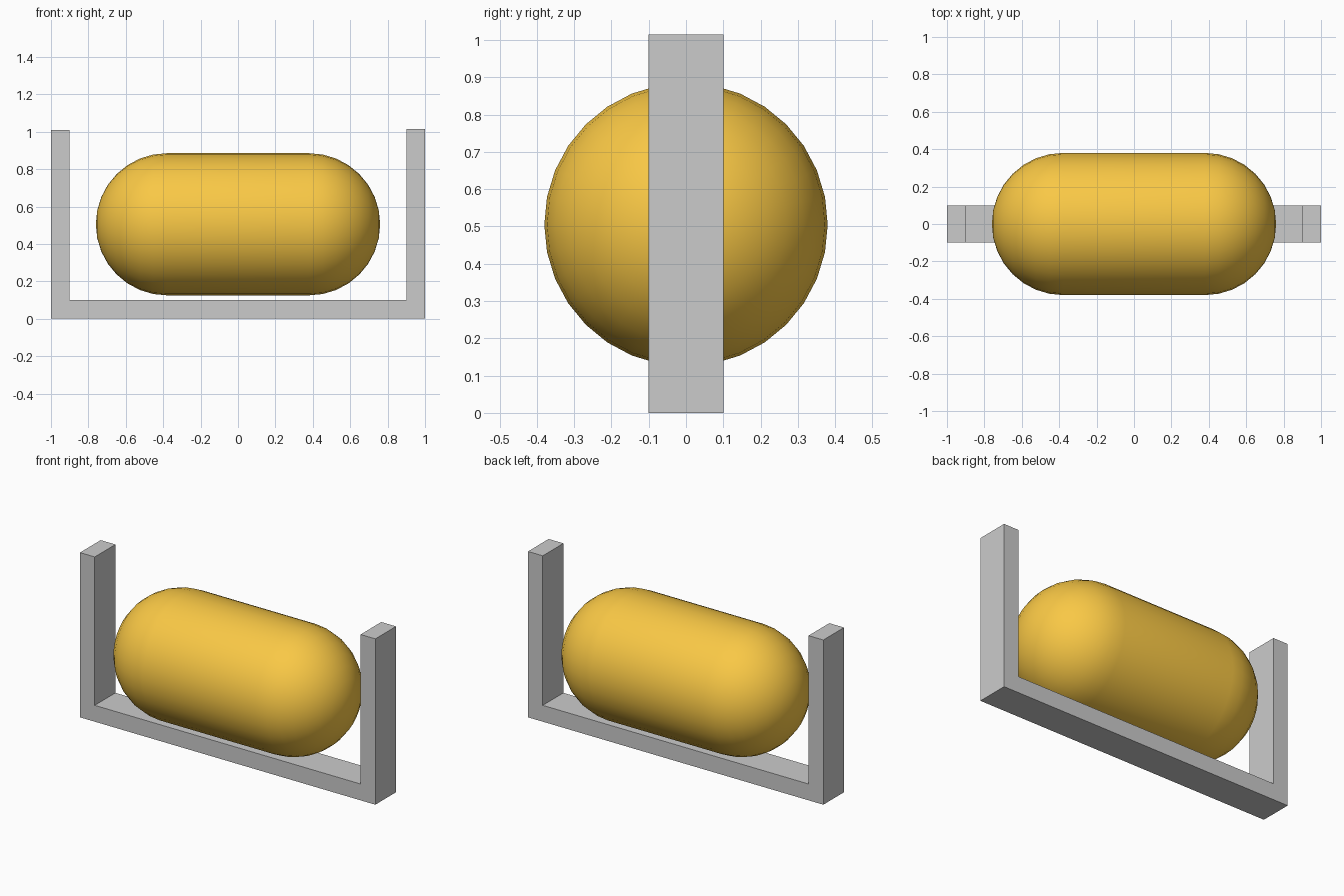
import bpy, bmesh
from math import sin, cos, pi

if "Cube" in bpy.data.objects:
    bpy.data.objects.remove(bpy.data.objects["Cube"])

SEG, RINGS = 32, 8
R, HALF, CZ = 0.38, 0.38, 0.505


def make_object(name, bm):
    bmesh.ops.recalc_face_normals(bm, faces=bm.faces[:])
    mesh = bpy.data.meshes.new(name)
    bm.to_mesh(mesh)
    bm.free()
    obj = bpy.data.objects.new(name, mesh)
    bpy.context.collection.objects.link(obj)
    return obj


# U-shaped bracket: front profile extruded through its depth
profile = [(-1, 0), (1, 0), (1, 1.015), (0.9, 1.015),
           (0.9, 0.1), (-0.9, 0.1), (-0.9, 1.008), (-1, 1.008)]
bm = bmesh.new()
face = bm.faces.new([bm.verts.new((x, -0.1, z)) for x, z in profile])
ext = bmesh.ops.extrude_face_region(bm, geom=[face])
moved = [v for v in ext["geom"] if isinstance(v, bmesh.types.BMVert)]
bmesh.ops.translate(bm, verts=moved, vec=(0, 0.2, 0))
make_object("bracket", bm)

# Capsule body: half profile spun around the x axis
left = [(-HALF - R * cos(a), R * sin(a))
        for a in (i * pi / 2 / RINGS for i in range(RINGS + 1))]
outline = left + [(-x, r) for x, r in reversed(left)]
bm = bmesh.new()
verts = [bm.verts.new((x, r, CZ)) for x, r in outline]
edges = [bm.edges.new(pair) for pair in zip(verts, verts[1:])]
bmesh.ops.spin(bm, geom=verts + edges, cent=(0, 0, CZ), axis=(1, 0, 0),
               angle=2 * pi, steps=SEG, use_duplicate=False)
bmesh.ops.remove_doubles(bm, verts=bm.verts[:], dist=1e-4)
for f in bm.faces:
    f.smooth = True
capsule = make_object("capsule_body", bm)

orange = bpy.data.materials.new("orange")
orange.diffuse_color = (0.95, 0.58, 0.06, 1)
orange.use_nodes = True
orange.node_tree.nodes["Principled BSDF"].inputs["Base Color"].default_value = orange.diffuse_color
capsule.data.materials.append(orange)
